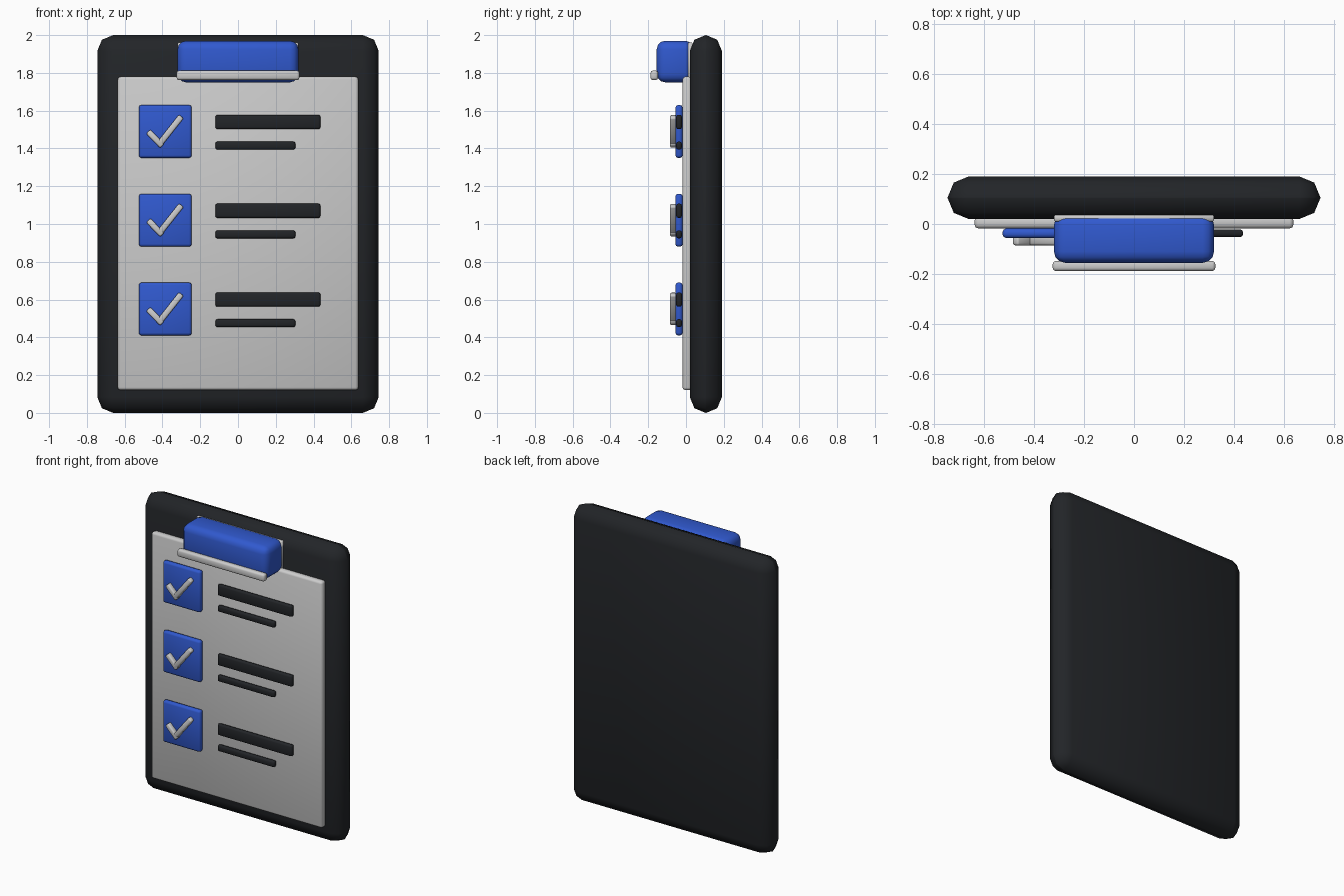
import bpy, math

if "Cube" in bpy.data.objects:
    bpy.data.objects.remove(bpy.data.objects["Cube"])


def material(name, rgb):
    m = bpy.data.materials.new(name)
    m.diffuse_color = (*rgb, 1)
    m.use_nodes = True
    m.node_tree.nodes["Principled BSDF"].inputs["Base Color"].default_value = m.diffuse_color
    return m


BLACK = material("charcoal", (0.016, 0.018, 0.021))
BLUE = material("blue", (0.03, 0.1, 0.62))


def box(name, x, y, z, bevel=0.0, segments=2, mat=None, tilt=0.0):
    """Bevelled box from (min, max) ranges, optionally tilted about y."""
    spans = (x, y, z)
    bpy.ops.mesh.primitive_cube_add(size=1, location=[(a + b) / 2 for a, b in spans])
    o = bpy.context.object
    o.name = name
    o.scale = [b - a for a, b in spans]
    bpy.ops.object.transform_apply(location=False, rotation=False, scale=True)
    if bevel:
        mod = o.modifiers.new("bevel", "BEVEL")
        mod.width = bevel
        mod.segments = segments
        bpy.ops.object.modifier_apply(modifier=mod.name)
    bpy.ops.object.shade_smooth_by_angle(angle=math.radians(50))
    o.rotation_euler.y = tilt
    if mat:
        o.data.materials.append(mat)
    return o


def stroke(name, p, q, width=0.032):
    """Check mark arm running from p to q in the xz plane."""
    dx, dz = q[0] - p[0], q[1] - p[1]
    half = math.hypot(dx, dz) / 2 + width / 2
    cx, cz = (p[0] + q[0]) / 2, (p[1] + q[1]) / 2
    box(name, (cx - half, cx + half), (-0.085, -0.05),
        (cz - width / 2, cz + width / 2), 0.008, tilt=-math.atan2(dz, dx))


# Board and paper
box("board", (-0.745, 0.745), (0.02, 0.19), (0, 2), 0.084, 2, BLACK)
box("paper", (-0.637, 0.637), (-0.018, 0.03), (0.12, 1.78), 0.015)

# Clip: body, mounting plate and front lip
box("clip_body", (-0.32, 0.32), (-0.155, 0.04), (1.75, 1.97), 0.045, 3, BLUE)
box("clip_plate", (-0.32, 0.32), (0.01, 0.035), (1.77, 1.96), 0.005, 1)
box("clip_lip", (-0.325, 0.325), (-0.188, -0.148), (1.762, 1.812), 0.012)

# Checklist rows
for i, z in enumerate((1.49, 1.02, 0.55), 1):
    box(f"checkbox_{i}", (-0.525, -0.245), (-0.056, -0.018), (z - 0.14, z + 0.14), 0.014, 2, BLUE)
    stroke(f"check_short_{i}", (-0.464, z - 0.012), (-0.412, z - 0.066))
    stroke(f"check_long_{i}", (-0.412, z - 0.062), (-0.310, z + 0.067))
    box(f"title_line_{i}", (-0.12, 0.436), (-0.052, -0.022), (z + 0.012, z + 0.088), 0.011, 2, BLACK)
    box(f"detail_line_{i}", (-0.12, 0.304), (-0.052, -0.022), (z - 0.096, z - 0.054), 0.011, 2, BLACK)
